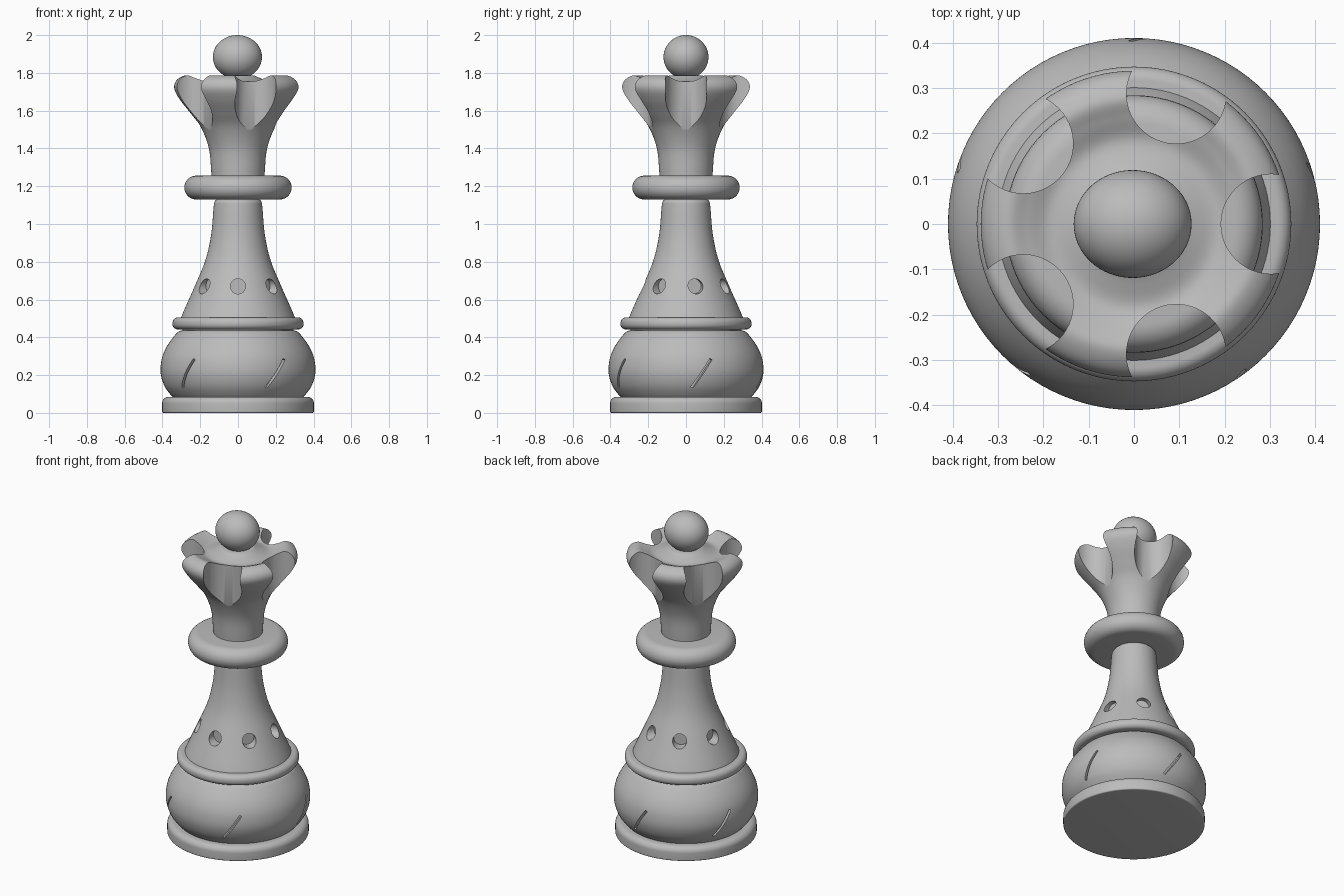
import bpy, bmesh
from math import radians, sin, cos, pi, atan2
from mathutils import Matrix, Vector

if "Cube" in bpy.data.objects:
    bpy.data.objects.remove(bpy.data.objects["Cube"], do_unlink=True)

# Single grey material
GREY = (0.5, 0.5, 0.5, 1.0)
grey = bpy.data.materials.new("plain grey")
grey.use_nodes = True
grey.diffuse_color = GREY
for node in grey.node_tree.nodes:
    if node.type == 'BSDF_PRINCIPLED':
        node.inputs["Base Color"].default_value = GREY


def make_object(name, bm):
    bmesh.ops.recalc_face_normals(bm, faces=bm.faces)
    mesh = bpy.data.meshes.new(name)
    bm.to_mesh(mesh)
    bm.free()
    mesh.materials.append(grey)
    obj = bpy.data.objects.new(name, mesh)
    bpy.context.scene.collection.objects.link(obj)
    return obj


def activate(obj):
    for other in bpy.context.view_layer.objects:
        other.select_set(False)
    obj.select_set(True)
    bpy.context.view_layer.objects.active = obj


def smooth(obj):
    activate(obj)
    bpy.ops.object.shade_smooth_by_angle(angle=radians(35))


def spline(points, steps=6):
    """Smooth curve through the given (radius, height) points."""
    p = [Vector(q) for q in points]
    p = [p[0]] + p + [p[-1]]
    out = []
    for a, b, c, d in zip(p, p[1:], p[2:], p[3:]):
        for i in range(steps):
            t = i / steps
            out.append(0.5 * (2 * b + (c - a) * t + (2 * a - 5 * b + 4 * c - d) * t**2
                              + (3 * b - a - 3 * c + d) * t**3))
    return out + [p[-1]]


def lathe(name, profile, segments=96):
    """Revolve a profile about z, closed on the axis at both ends."""
    bm = bmesh.new()
    pts = [(0, profile[0][1])] + [tuple(q) for q in profile] + [(0, profile[-1][1])]
    verts = [bm.verts.new((r, 0, z)) for r, z in pts]
    edges = [bm.edges.new(pair) for pair in zip(verts, verts[1:])]
    bmesh.ops.spin(bm, geom=verts + edges, cent=(0, 0, 0), axis=(0, 0, 1),
                   angle=2 * pi, steps=segments, use_duplicate=False)
    bmesh.ops.remove_doubles(bm, verts=bm.verts, dist=0.0002)
    return make_object(name, bm)


def ring(name, radius, z0, z1, low_round, high_round):
    """Disc with rounded lower and upper rims."""
    profile = []
    for rnd, z, start in ((low_round, z0 + low_round, -90), (high_round, z1 - high_round, 0)):
        for i in range(9):
            a = radians(start + 90 * i / 8)
            profile.append((radius - rnd + rnd * cos(a), z + rnd * sin(a)))
    smooth(lathe(name, profile))


def cut(obj, name, count, first_angle, add_shape):
    """Subtract a shape repeated around the z axis."""
    bm = bmesh.new()
    for i in range(count):
        add_shape(bm, Matrix.Rotation(radians(first_angle) + 2 * pi * i / count, 4, 'Z'))
    cutter = make_object(name, bm)
    cutter.hide_render = True
    mod = obj.modifiers.new(name, 'BOOLEAN')
    mod.operation = 'DIFFERENCE'
    mod.solver = 'EXACT'
    mod.object = cutter
    activate(obj)
    bpy.ops.object.modifier_apply(modifier=mod.name)
    bpy.data.objects.remove(cutter, do_unlink=True)


def cylinder(bm, radius, depth, matrix):
    bmesh.ops.create_cone(bm, cap_ends=True, segments=48, radius1=radius, radius2=radius,
                          depth=depth, matrix=matrix)


# Cutter shapes
def slot(bm, turn):
    tilt = Matrix.Rotation(-atan2(0.1, 0.15), 4, 'X')
    bmesh.ops.create_cube(bm, size=1, matrix=turn @ Matrix.Translation((0.42, 0, 0.21)) @ tilt
                          @ Matrix.Diagonal((0.1, 0.014, 0.18, 1)))


def hole(bm, turn):
    cylinder(bm, 0.04, 0.15, turn @ Matrix.Translation((0.26, 0, 0.67))
             @ Matrix.Rotation(pi / 2, 4, 'Y'))


def notch(bm, turn):
    cylinder(bm, 0.11, 0.8, turn @ Matrix.Translation((0.302, 0, 1.7)))


# Base and bulging belly with slanted slots
ring("base_ring", 0.402, 0.0, 0.085, 0.008, 0.035)
belly = lathe("belly", spline([(0.335, 0.075), (0.36, 0.1), (0.388, 0.14), (0.406, 0.19),
                               (0.41, 0.24), (0.4, 0.3), (0.372, 0.36), (0.325, 0.422),
                               (0.3, 0.437)]))
cut(belly, "slot_cutter", 5, -60, slot)
smooth(belly)

# Waist ring and tapering body with round holes
ring("waist_ring", 0.347, 0.442, 0.506, 0.028, 0.03)
body = lathe("body", [(0.29, 0.42)] + spline([(0.303, 0.5), (0.287, 0.54), (0.225, 0.68),
                                            (0.172, 0.81), (0.142, 0.945), (0.129, 1.09),
                                            (0.124, 1.118), (0.11, 1.132)]))
cut(body, "hole_cutter", 7, -90, hole)
smooth(body)

# Collar
ring("collar", 0.284, 1.13, 1.256, 0.0625, 0.0625)

# Flared crown with scalloped notches
crown = lathe("crown", spline([(0.14, 1.24), (0.142, 1.28), (0.154, 1.4), (0.195, 1.51),
                               (0.25, 1.585), (0.305, 1.655), (0.337, 1.715), (0.326, 1.76),
                               (0.28, 1.786), (0.235, 1.772), (0.185, 1.753), (0.135, 1.765),
                               (0.09, 1.785)]))
cut(crown, "notch_cutter", 5, 0, notch)
smooth(crown)

# Slightly flattened ball on top
bm = bmesh.new()
bmesh.ops.create_uvsphere(bm, u_segments=64, v_segments=32, radius=1,
                          matrix=Matrix.Translation((-0.003, 0, 1.884))
                          @ Matrix.Diagonal((0.13, 0.119, 0.116, 1)))
smooth(make_object("top_ball", bm))
